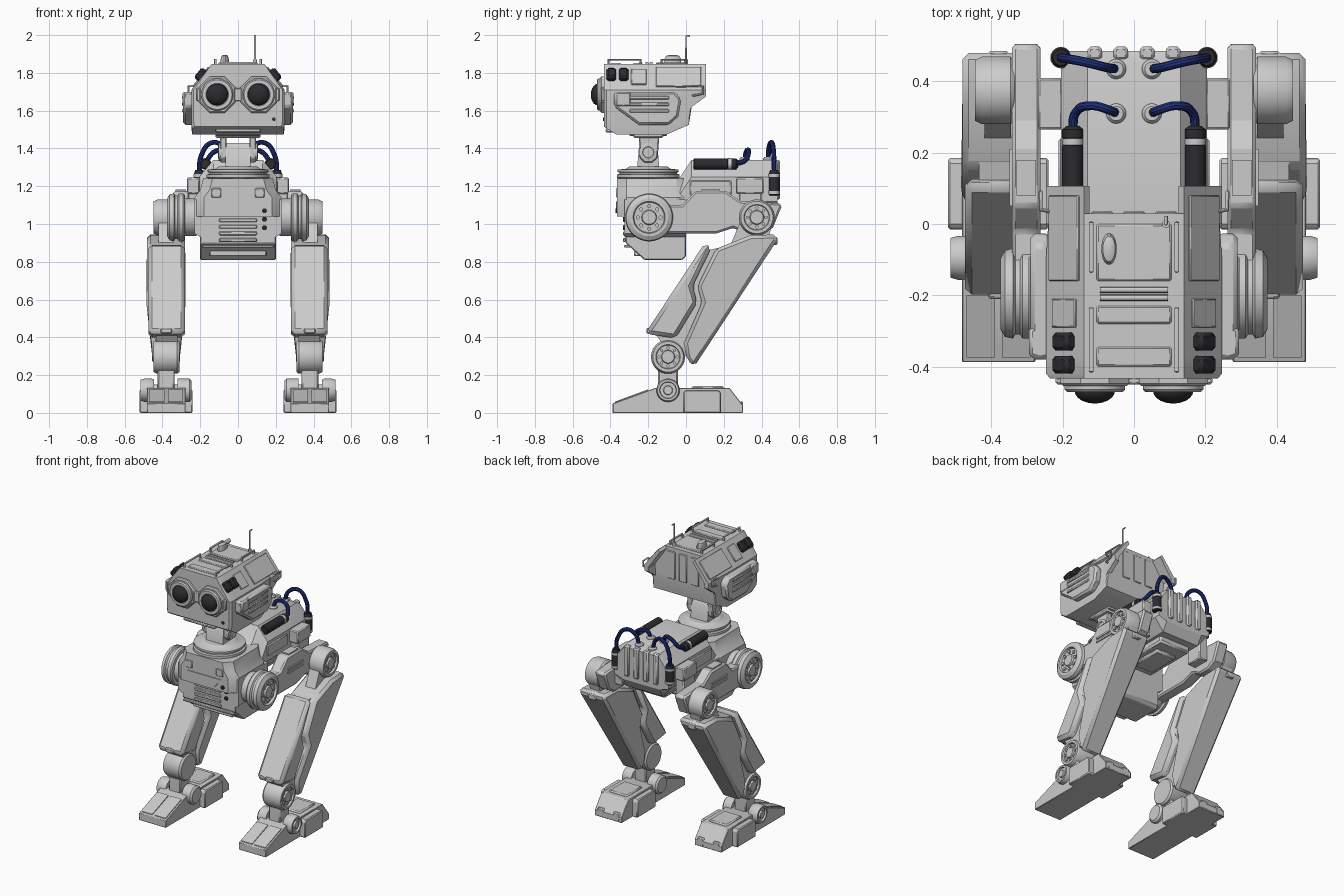
import bpy, math
import bmesh

if "Cube" in bpy.data.objects:
    bpy.data.objects.remove(bpy.data.objects["Cube"])


def material(name, rgb):
    m = bpy.data.materials.new(name)
    m.diffuse_color = (*rgb, 1)
    m.use_nodes = True
    m.node_tree.nodes["Principled BSDF"].inputs["Base Color"].default_value = m.diffuse_color
    return m


DARK = material("dark", (0.025, 0.025, 0.03))
NAVY = material("navy", (0.015, 0.03, 0.2))


def finish(name, me, mat, bev, mir):
    ob = bpy.data.objects.new(name, me)
    bpy.context.collection.objects.link(ob)
    if mat:
        me.materials.clear()
        me.materials.append(mat)
    if bev:
        b = ob.modifiers.new("bevel", 'BEVEL')
        b.width, b.segments, b.limit_method = bev, 1, 'ANGLE'
        b.angle_limit = math.radians(40)
    if mir:
        ob.modifiers.new("mirror", 'MIRROR').use_mirror_merge = False
    return ob


def make(name, verts, faces, mat=None, bev=0, mir=False):
    me = bpy.data.meshes.new(name)
    me.from_pydata(verts, [], faces)
    bm = bmesh.new()
    bm.from_mesh(me)
    bmesh.ops.recalc_face_normals(bm, faces=bm.faces)
    bm.to_mesh(me)
    bm.free()
    return finish(name, me, mat, bev, mir)


def at(axis, t, p):
    """Point p in the plane across axis, at distance t along it."""
    return {'x': (t, p[0], p[1]), 'y': (p[0], t, p[1]), 'z': (p[0], p[1], t)}[axis]


def loft(name, loops, **kw):
    n = len(loops[0])
    faces = [[j * n + i, j * n + (i + 1) % n, (j + 1) * n + (i + 1) % n, (j + 1) * n + i]
             for j in range(len(loops) - 1) for i in range(n)]
    faces += [list(range(n)), list(range((len(loops) - 1) * n, len(loops) * n))]
    return make(name, [v for l in loops for v in l], faces, **kw)


def prism(name, axis, pts, a, b, **kw):
    return loft(name, [[at(axis, t, p) for p in pts] for t in (a, b)], **kw)


def sym(half):
    return half + [(-x, z) for x, z in reversed(half)]


def boxes(name, items, **kw):
    verts, faces = [], []
    for x0, x1, y0, y1, z0, z1 in items:
        k = len(verts)
        verts += [(x, y, z) for x in (x0, x1) for y in (y0, y1) for z in (z0, z1)]
        faces += [[k + i for i in f] for f in ((0, 1, 3, 2), (4, 5, 7, 6), (0, 1, 5, 4),
                                               (2, 3, 7, 6), (0, 2, 6, 4), (1, 3, 7, 5))]
    return make(name, verts, faces, **kw)


def lathe(name, axis, c, prof, n=32, **kw):
    """Turn (radius, position along axis) pairs about the centre c."""
    loops = [[at(axis, t, (c[0] + r * math.cos(2 * math.pi * (i + .5) / n),
                           c[1] + r * math.sin(2 * math.pi * (i + .5) / n)))
              for i in range(n)] for r, t in prof]
    return loft(name, loops, **kw)


def rod(name, axis, c, r, a, b, **kw):
    return lathe(name, axis, c, [(r, a), (r, b)], **kw)


def tube(name, pts, r, mat=None, mir=False, smooth=True):
    cu = bpy.data.curves.new(name, 'CURVE')
    cu.dimensions, cu.bevel_depth, cu.bevel_resolution, cu.use_fill_caps = '3D', r, 3, True
    sp = cu.splines.new('BEZIER')
    sp.bezier_points.add(len(pts) - 1)
    for bp, p in zip(sp.bezier_points, pts):
        bp.co = p
        bp.handle_left_type = bp.handle_right_type = 'AUTO' if smooth else 'VECTOR'
    tmp = bpy.data.objects.new(name + "_path", cu)
    bpy.context.collection.objects.link(tmp)
    bpy.context.view_layer.update()
    me = bpy.data.meshes.new_from_object(tmp.evaluated_get(bpy.context.evaluated_depsgraph_get()))
    bpy.data.objects.remove(tmp)
    return finish(name, me, mat, 0, mir)


# Head shell, narrowing at the chin and back
def head_section(y, w, low, top=1.846):
    return [(x, y, z) for x, z in sym([(w - .005, low), (w, low + .03), (w, 1.71), (.14, top)])]


loft("head", [head_section(-.434, .235, 1.515), head_section(-.42, .247, 1.505),
              head_section(-.37, .247, 1.475), head_section(-.10, .247, 1.475),
              head_section(.015, .24, 1.525), head_section(.03, .235, 1.62)])
loft("head_rear_prong", [[(.24, y, 1.62 + k), (.247, y, 1.71), (.14, y, 1.846),
                          (.125, y, 1.83), (.215, y, 1.70), (.21, y, 1.62 + k)]
                         for y, k in ((.0, -.05), (.03, 0), (.106, .055))], mir=True)
boxes("head_back_ribs", [(x - .03, x + .03, .02, .036, 1.63, 1.82) for x in (-.09, 0, .09)], bev=.004)
prism("head_side_pod", 'x', [(-.38, 1.70), (-.06, 1.70), (-.025, 1.66), (-.04, 1.57),
      (-.09, 1.525), (-.25, 1.525), (-.38, 1.62)], .235, .29, bev=.012, mir=True)
boxes("head_side_vents", [(.28, .296, -.30, -.09, z, z + .018) for z in (1.59, 1.625, 1.66)],
      bev=.004, mir=True)
tube("head_side_handle", [(.23, .035, 1.73), (.262, .04, 1.73), (.262, .09, 1.73), (.262, .09, 1.69),
     (.262, .04, 1.68), (.23, .035, 1.68)], .006, mir=True, smooth=False)
boxes("head_ear_block", [(.24, .295, -.375, -.29, 1.62, 1.70)], bev=.01, mir=True)
boxes("chin_plate", [(-.12, .12, -.425, -.38, 1.485, 1.505), (-.12, .12, -.3, -.1, 1.465, 1.48)], bev=.006)


# Parts lying on the sloped upper edge of the head
def slope_block(name, t0, t1, d, y0, y1, **kw):
    p = [(.25 - .11 * t + .777 * e, 1.71 + .136 * t + .629 * e)
         for t, e in ((t0, -.01), (t1, -.01), (t1, d), (t0, d))]
    prism(name, 'y', p, y0, y1, mir=True, **kw)


for y in (-.42, -.355):
    slope_block("dark_sensor", .35, .75, .03, y, y + .05, mat=DARK, bev=.01)
slope_block("slope_panel", .2, .8, .006, -.29, -.21, bev=.003)
slope_block("long_slope_panel", .12, .88, .006, -.16, .08, bev=.003)

# Goggle eyes
lathe("eye_plate", 'y', (.11, 1.685), [(.104, -.43), (.104, -.448), (.096, -.455)], n=8, mir=True)
lathe("eye_ring", 'y', (.11, 1.685), [(.085, -.44), (.085, -.465), (.078, -.472), (.06, -.472), (.055, -.46)], mir=True)
lathe("eye_lens", 'y', (.11, 1.685), [(.057, -.455)] + [(.057 * math.cos(a), -.468 - .036 * math.sin(a))
      for a in (0, .3, .6, .9, 1.2, 1.5)], mat=DARK, mir=True)
boxes("eye_bridge", [(-.03, .03, -.45, -.43, 1.65, 1.72), (-.22, -.17, -.45, -.43, 1.65, 1.72),
                     (.17, .22, -.45, -.43, 1.65, 1.72)], bev=.005)
rod("chin_dot", 'y', (.19, 1.555), .01, -.43, -.44, n=12, mat=DARK)

# Head top fittings
boxes("head_top_panels", [(-.105, .105, -.16, 0, 1.84, 1.855), (-.105, .105, -.28, -.23, 1.84, 1.853),
                          (-.105, .105, -.40, -.345, 1.84, 1.853)], bev=.005)
for y in (-.185, -.207):
    rod("head_top_bar", 'x', (y, 1.85), .009, -.095, .095, n=12)
for y0, y1 in ((-.41, -.24), (-.13, .0)):
    tube("head_rail", [(.12, y0, 1.84), (.12, y0, 1.87), (.12, y1, 1.87), (.12, y1, 1.84)], .007, mir=True, smooth=False)
bump = lathe("head_top_bump", 'z', (0, 0), [(1, 1.85), (1, 1.872), (.8, 1.89), (.4, 1.895)], n=16)
for v in bump.data.vertices:
    v.co.x, v.co.y = v.co.x * .022 - .07, v.co.y * .045 - .07
tube("antenna", [(.09, .0, 1.84), (.09, .0, 1.995), (.09, .022, 1.996)], .005, smooth=False)
rod("antenna_base", 'z', (.09, .0), .011, 1.84, 1.87, n=12)

# Neck
prism("neck_post", 'x', [(-.26, 1.28), (-.14, 1.28), (-.15, 1.40), (-.17, 1.43), (-.23, 1.43), (-.25, 1.40)], -.065, .065)
prism("neck_fork", 'x', [(-.25, 1.48), (-.14, 1.48), (-.15, 1.35), (-.18, 1.325), (-.22, 1.325), (-.245, 1.35)],
      .06, .095, bev=.006, mir=True)
boxes("neck_top", [(-.12, .12, -.28, -.12, 1.455, 1.48)], bev=.008)
lathe("neck_pivot", 'x', (-.2, 1.38), [(.048, .08), (.048, .102), (.03, .105), (.028, .098)], mir=True)
lathe("neck_collar", 'z', (0, -.2), [(.155, 1.2), (.155, 1.24), (.167, 1.245), (.167, 1.262), (.152, 1.265),
      (.152, 1.272), (.162, 1.275), (.162, 1.288), (.12, 1.292), (.1, 1.305), (.08, 1.305)], n=40)

# Front torso
def chest_section(y, k):
    return [(x - math.copysign(k, x), y, z) for x, z in sym([(.23, 1.04), (.23, 1.14), (.2, 1.18), (.185, 1.24)])]


loft("chest", [chest_section(-.365, .05), chest_section(-.315, 0), chest_section(-.05, 0), chest_section(0, .03)])
prism("chest_lower", 'y', sym([(.2, .93), (.23, .95), (.23, 1.13)]), -.325, .0)
prism("belly", 'x', [(-.32, 1.04), (-.32, .9), (-.22, .81), (-.02, .81), (0, .83), (0, 1.04)], -.2, .2, bev=.005)
boxes("belly_visor", [(-.19, .19, -.328, -.28, .875, .89), (-.15, .15, -.275, -.24, .83, .86)], bev=.004)
boxes("chest_grille", [(-.1, .1, -.334, -.32, z, z + .02) for z in (.905, .94, .975, 1.01)], bev=.004)
prism("chest_bib", 'y', [(-.13, 1.12), (.13, 1.12), (.08, 1.06), (-.08, 1.06)], -.37, -.35)
boxes("chest_panel", [(.09, .14, -.37, -.35, 1.14, 1.19)], bev=.004, mir=True)
for z in (1.07, 1.025, .98):
    rod("chest_light", 'y', (.14, z), .013, -.32, -.372 if z > 1.04 else -.333, n=16, mat=DARK)


# Rear body with ribbed tail and underside box
def body_section(y, top, k=0):
    return [(x, y, z) for x, z in sym([(.14, 1.04 + k), (.205, 1.12), (.205, top - .09), (.13, top)])]


loft("rear_body", [body_section(-.05, 1.24), body_section(-.03, 1.25), body_section(.03, 1.34),
                   body_section(.45, 1.34), body_section(.485, 1.325, .06)])
boxes("tail_ribs", [(x - .02, x + .02, .46, .498, 1.13, 1.34) for x in (-.11, -.037, .037, .11)], bev=.008)
boxes("underside_box", [(-.12, .12, .02, .4, 1.0, 1.06), (-.08, .08, .08, .32, .98, 1.01)], bev=.012)
boxes("body_side_block", [(.2, .27, .265, .41, 1.16, 1.245), (.2, .265, .28, .40, 1.0, 1.17),
                          (.2, .212, .02, .24, 1.15, 1.23)], bev=.006, mir=True)

# Hoses and their canisters
lathe("front_canister", 'y', (.172, 1.318), [(.024, .04), (.03, .045), (.03, .22), (.026, .222), (.026, .24),
      (.03, .242), (.03, .265), (.018, .275)], mat=DARK, mir=True)
lathe("rear_canister", 'z', (.205, .467), [(.022, 1.15), (.028, 1.155), (.028, 1.265), (.022, 1.285)], mat=DARK, mir=True)
rod("front_canister_band", 'y', (.172, 1.318), .0305, .222, .24, mir=True)
for z in (1.16, 1.25):
    rod("rear_canister_band", 'z', (.205, .467), .03, z, z + .014, mir=True)
tube("front_hose", [(.172, .26, 1.318), (.165, .31, 1.335), (.12, .332, 1.385), (.07, .32, 1.385), (.05, .31, 1.33)], .013, NAVY, True)
tube("rear_hose", [(.205, .467, 1.27), (.195, .465, 1.36), (.14, .455, 1.43), (.08, .44, 1.41), (.05, .435, 1.33)], .013, NAVY, True)
for y in (.31, .435):
    lathe("hose_socket", 'z', (.05, y), [(.028, 1.33), (.028, 1.345), (.02, 1.355)], n=20, mir=True)

# Shoulder wheels and hip arms
lathe("wheel", 'x', (-.195, 1.035), [(.1, .22), (.1, .28), (.12, .282), (.127, .29), (.127, .313), (.115, .32), (.115, .333),
      (.127, .34), (.122, .362), (.1, .375), (.085, .375), (.08, .36), (.04, .36), (.036, .373), (.015, .373)], n=40, mir=True)
prism("hip_arm", 'x', [(-.2, 1.1), (-.02, 1.1), (.05, 1.175), (.21, 1.175), (.29, 1.12), (.5, 1.11), (.505, 1.09), (.46, .98),
      (.40, .945), (.32, .945), (.25, .98), (.16, .95), (-.04, .95), (-.2, .95)], .262, .343, bev=.01, mir=True)
boxes("hip_arm_slats", [(.34, .35, .05, .21, z, z + .012) for z in (1.06, 1.085)] +
      [(.275, .33, .08, .18, 1.17, 1.182)], mir=True)


def joint(name, y, z, r, a, b):
    lathe(name, 'x', (y, z), [(r * .9, a), (r, a + .012), (r, b - .02), (r * .9, b), (r * .72, b), (r * .68, b - .012),
          (r * .4, b - .012), (r * .36, b), (r * .15, b)], mir=True)


def bolts(name, y, z, r, s, a, b):
    for i in range(8):
        t = i * math.pi / 4
        rod(name, 'x', (y + r * math.cos(t), z + r * math.sin(t)), s, a, b, n=8, mir=True)


joint("hip_joint", .375, 1.035, .095, .335, .447)
joint("knee_joint", -.095, .297, .09, .31, .448)
bolts("wheel_bolt", -.195, 1.035, .06, .011, .35, .37)
bolts("hip_bolt", .375, 1.035, .05, .009, .42, .443)
bolts("knee_bolt", -.095, .297, .048, .009, .42, .444)

# Thigh: inner core with two shells split by a zigzag gap
prism("hip_link", 'x', [(.29, 1.02), (.46, 1.02), (.42, .85), (.22, .85)], .345, .42, mir=True)
prism("thigh_core", 'x', [(-.17, .43), (.11, .86), (.2, .88), (.33, .92), (.45, .92), (.04, .3), (-.08, .3)],
      .32, .435, mir=True)
prism("thigh_front_shell", 'x', [(-.21, .43), (.1, .9), (.135, .875), (.035, .67), (.06, .585), (-.055, .395), (-.19, .415)],
      .28, .475, bev=.022, mir=True)
rear = prism("thigh_rear_shell", 'x', [(.16, .87), (.34, .94), (.48, .945), (.48, .91), (.045, .247), (.005, .28), (-.01, .37),
      (.085, .585), (.06, .67)], .28, .482, bev=.018, mir=True)
for v in rear.data.vertices:
    if v.co.z < .4:
        v.co.x = .38 + (v.co.x - .38) * .72
boxes("thigh_catch", [(.35, .41, .44, .485, .89, .93), (.35, .41, -.21, -.17, .42, .45)], bev=.006, mir=True)

# Shin link and ankle
prism("shin_link", 'x', [(-.145, .3), (-.04, .3), (-.045, .1), (-.15, .1)], .335, .425, bev=.008, mir=True)
joint("ankle_outer", -.095, .12, .062, .445, .515)
lathe("ankle_inner", 'x', (-.095, .12), [(.05, .247), (.062, .258), (.062, .32), (.03, .32), (.03, .45)], mir=True)

# Feet
prism("foot", 'x', [(-.388, 0), (-.388, .05), (-.16, .133), (.23, .133), (.302, .04), (.302, 0)], .277, .483, bev=.003, mir=True)
prism("foot_side_pad", 'x', [(-.015, 0), (-.015, .11), (0, .122), (.17, .122), (.185, .11), (.185, 0)], .24, .522, bev=.006, mir=True)
for x in (.29, .39):
    prism("toe_panel", 'x', [(-.375, .05), (-.375, .06), (-.2, .125), (-.2, .11)], x, x + .08, mir=True)
boxes("heel_panel", [(.31, .45, .03, .2, .12, .143)], bev=.008, mir=True)
boxes("heel_lug", [(.295, .345, .24, .303, 0, .06), (.415, .465, .24, .303, 0, .06)], bev=.006, mir=True)

# Smooth round parts, keep edges sharp
bpy.ops.object.select_all(action='SELECT')
bpy.context.view_layer.objects.active = bpy.data.objects["head"]
bpy.ops.object.shade_smooth_by_angle(angle=math.radians(30))
